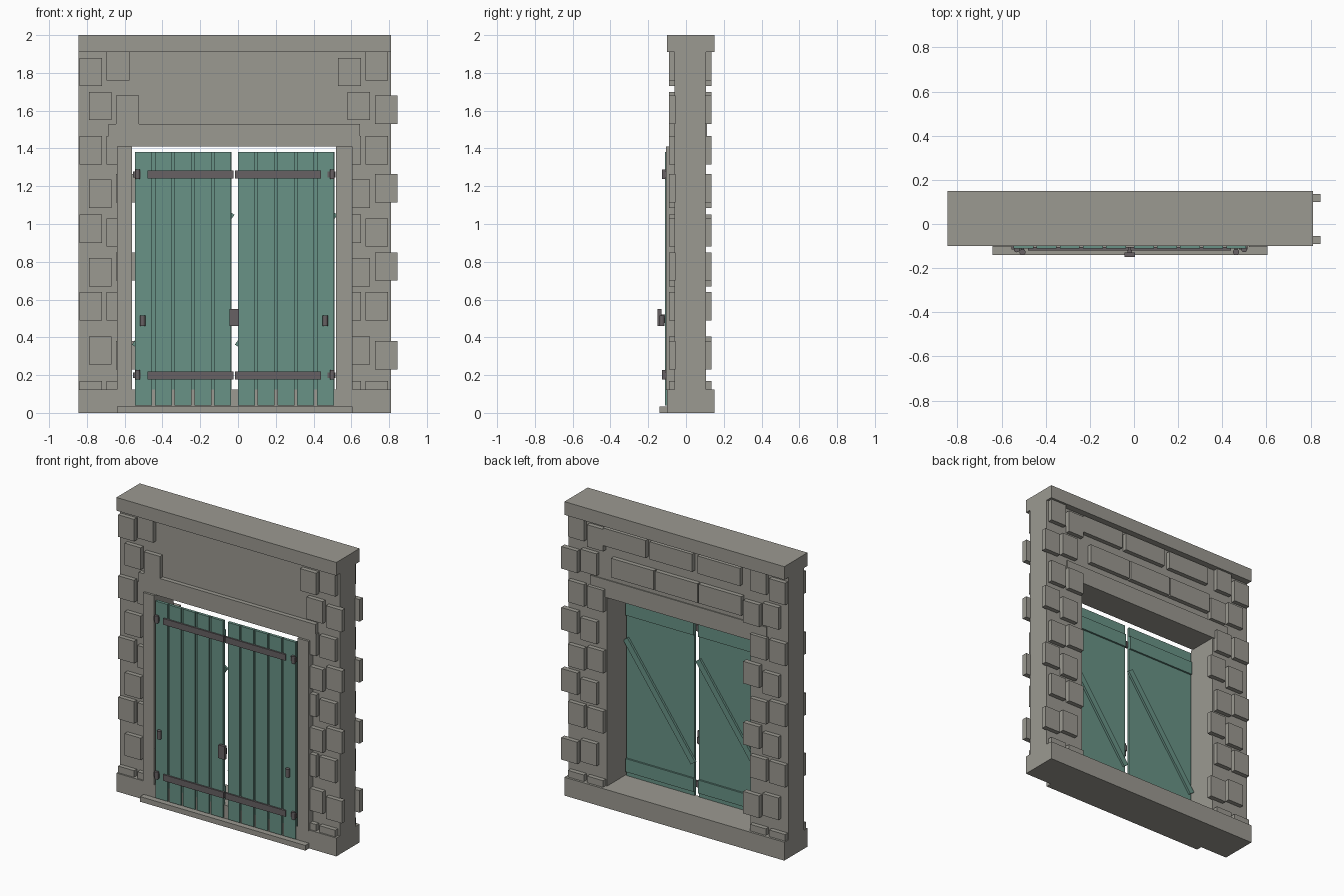
import bpy, math
from mathutils import Matrix

if "Cube" in bpy.data.objects:
    bpy.data.objects.remove(bpy.data.objects["Cube"])


def material(name, rgb):
    m = bpy.data.materials.new(name)
    m.diffuse_color = (*rgb, 1)
    m.use_nodes = True
    m.node_tree.nodes["Principled BSDF"].inputs["Base Color"].default_value = m.diffuse_color
    return m


STONE = material("grey stone", (0.33, 0.32, 0.285))
GREEN = material("green paint", (0.14, 0.29, 0.24))
IRON = material("dark iron", (0.135, 0.12, 0.125))


def box_data(x0, x1, y0, y1, z0, z1):
    verts = [(x, y, z) for x in (x0, x1) for y in (y0, y1) for z in (z0, z1)]
    faces = [(0, 1, 3, 2), (4, 6, 7, 5), (0, 4, 5, 1),
             (2, 3, 7, 6), (0, 2, 6, 4), (1, 5, 7, 3)]
    return verts, faces


def boxes(name, mat, specs):
    """One object made of several axis-aligned boxes."""
    verts, faces = [], []
    for s in specs:
        v, f = box_data(*s)
        n = len(verts)
        verts += v
        faces += [tuple(i + n for i in face) for face in f]
    me = bpy.data.meshes.new(name)
    me.from_pydata(verts, [], faces)
    me.materials.append(mat)
    ob = bpy.data.objects.new(name, me)
    bpy.context.collection.objects.link(ob)
    return ob


def cylinder(name, mat, x, y, z0, z1, r):
    bpy.ops.mesh.primitive_cylinder_add(vertices=12, radius=r, depth=z1 - z0,
                                        location=(x, y, (z0 + z1) / 2))
    ob = bpy.context.object
    ob.name = name
    ob.data.materials.append(mat)
    bpy.ops.object.shade_smooth_by_angle()
    return ob


LEFT, RIGHT = -0.845, 0.81          # wall ends
IN_L, IN_R = -0.56, 0.52            # opening sides
FRONT, BACK = -0.06, 0.105          # wall faces

# Wall body around the opening, with base and cap
boxes("wall", STONE, [
    (LEFT, IN_L, FRONT, BACK, 0.12, 1.41),
    (IN_R, RIGHT, FRONT, BACK, 0.12, 1.41),
    (LEFT, RIGHT, FRONT, BACK, 1.41, 1.91)])
boxes("base_course", STONE, [(LEFT, RIGHT, -0.10, 0.15, 0, 0.125)])
boxes("cap_course", STONE, [(LEFT, RIGHT, -0.10, 0.15, 1.91, 2.0)])
boxes("front_step", STONE, [(-0.64, 0.605, -0.14, -0.10, 0, 0.035)])

# Opening surround
boxes("lintel", STONE, [(-0.685, 0.645, -0.09, 0.112, 1.41, 1.53)])
boxes("jambs", STONE, [(-0.64, IN_L, -0.105, FRONT, 0.12, 1.41),
                       (IN_R, 0.605, -0.105, FRONT, 0.12, 1.41)])

# Corner stones: four staggered columns, repeated on both sides and both faces
columns = [
    (-0.84, (1.88, 1.465, 1.05, 0.64, 0.17)),
    (-0.695, (1.91, 1.465, 1.03, 0.64, 0.17)),
    (-0.79, (1.70, 1.235, 0.82, 0.405)),
    (-0.645, (1.68, 1.265, 0.85, 0.38))]
for label, y0, y1 in (("front", -0.09, -0.055), ("back", 0.10, 0.135)):
    stones = []
    for shift in (0, 1.37):
        for x, tops in columns:
            for top in tops:
                x0, x1 = x + shift, x + shift + 0.12
                # stones next to the front doorway stop at the jambs
                if label == "front" and top < 1.5:
                    if shift == 0:
                        x1 = min(x1, -0.58)
                    else:
                        x0 = max(x0, 0.54)
                stones.append((x0, x1, y0, y1, max(top - 0.15, 0.12), top))
    boxes(label + "_corner_stones", STONE, stones)

# Long facing stones above the opening at the back
boxes("back_facing_stones", STONE,
      [(x, x + 0.32, 0.10, 0.135, 1.77, 1.89) for x in (-0.50, -0.14, 0.21)] +
      [(x, x + 0.32, 0.10, 0.135, 1.57, 1.70) for x in (-0.51, -0.18, 0.15)])

# Two plank shutters
for side, x0 in (("left", -0.545), ("right", 0.0)):
    x1 = x0 + 0.51
    boxes(side + "_shutter_planks", GREEN,
          [(x0 + i * 0.1045, x0 + i * 0.1045 + 0.09, -0.11, -0.10, 0.04, 1.38)
           for i in range(5)])
    boxes(side + "_shutter_panel", GREEN, [(x0, x1, -0.10, -0.09, 0.12, 1.38)])
    boxes(side + "_shutter_battens", GREEN,
          [(x0, x1, -0.09, -0.078, z, z + 0.09) for z in (1.22, 0.155)])
    # Diagonal brace on the back
    rise = 0.71
    length = math.hypot(0.51, rise)
    brace = boxes(side + "_shutter_brace", GREEN,
                  [(-length / 2, length / 2, -0.09, -0.075, -0.02, 0.02)])
    brace.matrix_world = (Matrix.Translation(((x0 + x1) / 2, 0, 0.705)) @
                          Matrix.Rotation(-math.atan2(rise, 0.51), 4, 'Y'))

# Iron straps and hinges
for side, s0, s1, h0, h1 in (("left", -0.48, -0.025, -0.555, -0.515),
                             ("right", -0.015, 0.44, 0.475, 0.515)):
    boxes(side + "_straps", IRON,
          [(s0, s1, -0.12, -0.105, z, z + 0.042) for z in (1.24, 0.178)])
    boxes(side + "_hinge_plates", IRON,
          [(h0, h1, -0.116, -0.10, z, z + 0.03) for z in (1.247, 0.185)])
    for z in (1.238, 0.177):
        cylinder(side + "_hinge_pin", IRON, (h0 + h1) / 2 + 0.004, -0.115,
                 z, z + 0.05, 0.013)

# Handles and the central lock
for side, x in (("left", -0.505), ("right", 0.462)):
    cylinder(side + "_handle", IRON, x, -0.127, 0.46, 0.515, 0.014)
    boxes(side + "_handle_post", IRON,
          [(x - 0.006, x + 0.006, -0.127, -0.10, 0.475, 0.50)])
boxes("lock", IRON, [(-0.044, 0.005, -0.15, -0.13, 0.46, 0.55),
                     (-0.03, -0.01, -0.13, -0.105, 0.48, 0.52)])
